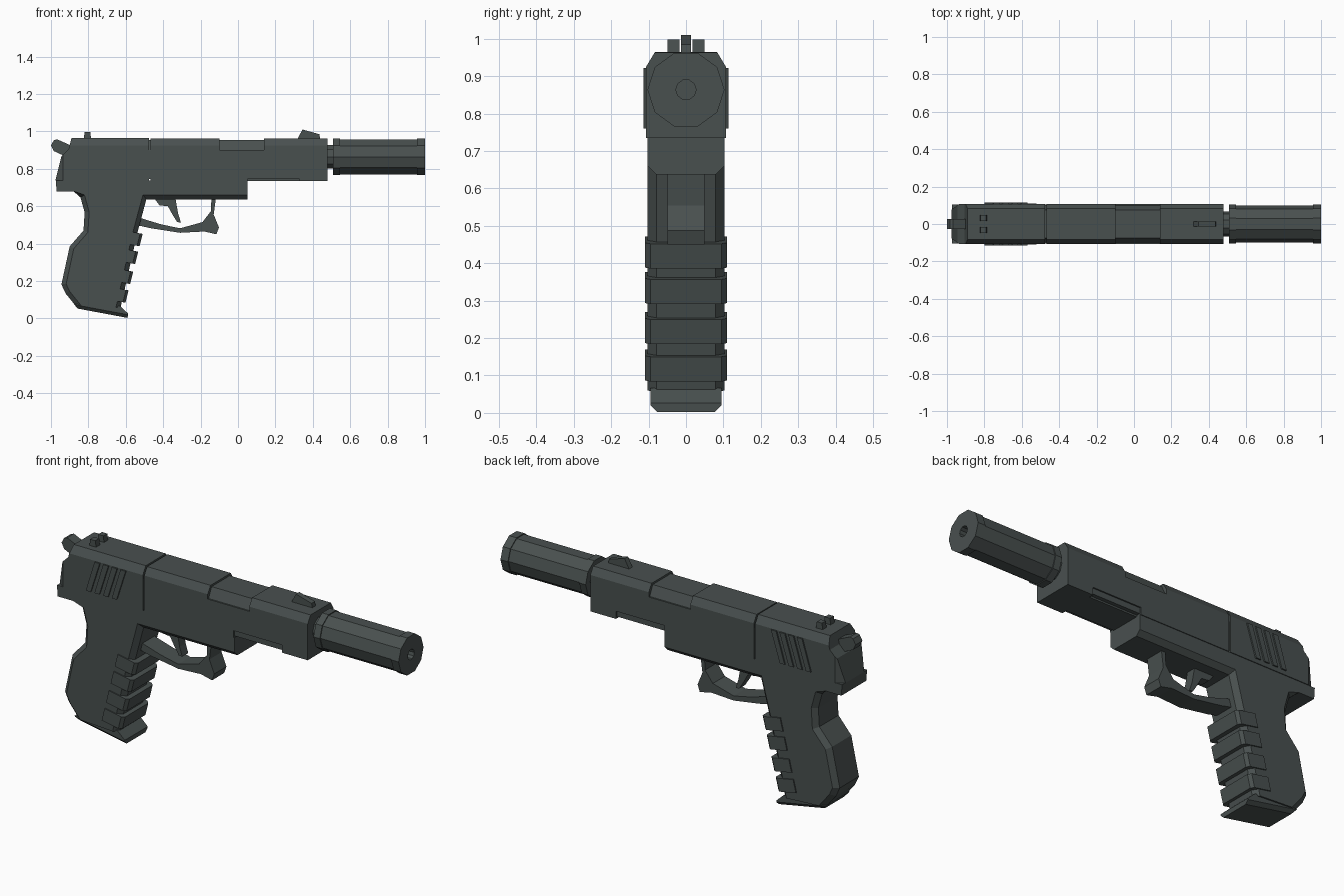
import bpy, bmesh, math
from mathutils import Vector

if "Cube" in bpy.data.objects:
    bpy.data.objects.remove(bpy.data.objects["Cube"])

gunmetal = bpy.data.materials.new("dark gunmetal")
gunmetal.diffuse_color = (0.066, 0.08, 0.078, 1)
gunmetal.use_nodes = True
gunmetal.node_tree.nodes["Principled BSDF"].inputs["Base Color"].default_value = gunmetal.diffuse_color


def finish(bm, name):
    bmesh.ops.recalc_face_normals(bm, faces=bm.faces[:])
    mesh = bpy.data.meshes.new(name)
    bm.to_mesh(mesh)
    bm.free()
    mesh.materials.append(gunmetal)
    obj = bpy.data.objects.new(name, mesh)
    bpy.context.collection.objects.link(obj)
    return obj


def prism(name, pts, w, y=0.0, chamfer=(), size=0.02, clips=()):
    """Side profile (x, z) extruded to y +- w. chamfer: indices of profile
    edges whose two rims are bevelled. clips: (point, normal) cuts, mirrored in y."""
    bm = bmesh.new()
    n = len(pts)
    a = [bm.verts.new((x, y - w, z)) for x, z in pts]
    b = [bm.verts.new((x, y + w, z)) for x, z in pts]
    bm.faces.new(a)
    bm.faces.new(b[::-1])
    for i in range(n):
        j = (i + 1) % n
        bm.faces.new((a[i], b[i], b[j], a[j]))
    bmesh.ops.recalc_face_normals(bm, faces=bm.faces[:])
    if chamfer:
        rims = [bm.edges.get((s[i], s[(i + 1) % n])) for s in (a, b) for i in chamfer]
        bmesh.ops.bevel(bm, geom=rims, offset=size, segments=1, profile=0.5,
                        affect='EDGES', clamp_overlap=False)
    for co, no in clips:
        for s in (1, -1):
            cut = bmesh.ops.bisect_plane(
                bm, geom=bm.verts[:] + bm.edges[:] + bm.faces[:], dist=1e-5,
                plane_co=Vector((co[0], co[1] * s, co[2])),
                plane_no=Vector((no[0], no[1] * s, no[2])), clear_outer=True)
            edges = [e for e in cut["geom_cut"] if isinstance(e, bmesh.types.BMEdge)]
            if edges:
                bmesh.ops.edgeloop_fill(bm, edges=edges)
    return finish(bm, name)


def box(name, x0, x1, z0, z1, w, **kw):
    return prism(name, [(x0, z0), (x1, z0), (x1, z1), (x0, z1)], w, **kw)


def lathe_x(name, rings, n, zc):
    """Rings of (x, radius) around the barrel axis, both ends capped."""
    bm = bmesh.new()
    loops = [[bm.verts.new((x, r * math.cos(k * math.tau / n),
                            zc + r * math.sin(k * math.tau / n))) for k in range(n)]
             for x, r in rings]
    for p, q in zip(loops, loops[1:]):
        for k in range(n):
            bm.faces.new((p[k], p[(k + 1) % n], q[(k + 1) % n], q[k]))
    bm.faces.new(loops[0])
    bm.faces.new(loops[-1])
    return finish(bm, name)


# Slide: rear, middle, port sill and front, all sharing the top chamfer
W = 0.107
top_cut = ((0, W, 0.925), (0, 0.04, 0.024))
rear_cut = ((-0.965, 0.085, 0.8), (-0.022, 0.03, 0))
prism("slide_rear", [(-0.976, 0.738), (-0.475, 0.738), (-0.475, 0.965), (-0.89, 0.965),
                     (-0.906, 0.904), (-0.944, 0.866)], W, clips=[top_cut, rear_cut])
box("slide_middle", -0.467, -0.10, 0.738, 0.963, W, clips=[top_cut])
prism("slide_port_sill", [(-0.10, 0.738), (0.05, 0.738), (0.05, 0.775), (0.14, 0.775),
                          (0.14, 0.90), (-0.10, 0.90)], W)
prism("slide_front", [(0.14, 0.775), (0.33, 0.775), (0.33, 0.735), (0.478, 0.735),
                      (0.478, 0.963), (0.14, 0.963)], W, clips=[top_cut])
# Barrel block seen in the ejection port and in the slide gap
box("barrel_block", -0.6, 0.4, 0.745, 0.953, 0.10,
    clips=[((0, 0.10, 0.898), (0, 0.055, 0.025))])
box("dust_cover", 0.0, 0.34, 0.736, 0.79, 0.08)

# Slanted grip bars on both sides of the slide
for side in (-1, 1):
    for i in range(4):
        x = -0.75 + i * 0.05
        prism(f"slide_bar_{i}_{'left' if side > 0 else 'right'}",
              [(x - 0.05, 0.76), (x - 0.022, 0.76), (x + 0.03, 0.922), (x, 0.922)],
              0.005, y=side * 0.109)

# Sights and hammer
prism("front_sight", [(0.315, 0.955), (0.44, 0.955), (0.435, 0.985), (0.345, 1.01)], 0.014)
for side in (-1, 1):
    prism("rear_sight", [(-0.825, 0.955), (-0.785, 0.955), (-0.79, 0.998), (-0.82, 0.998)],
          0.016, y=side * 0.033)
prism("hammer", [(-1.0, 0.925), (-0.985, 0.895), (-0.92, 0.865), (-0.88, 0.90),
                 (-0.90, 0.928), (-0.968, 0.958), (-0.985, 0.952)], 0.028)

# Frame with grip
prism("frame_and_grip",
      [(-0.974, 0.738), (-0.97, 0.68), (-0.88, 0.68), (-0.842, 0.647), (-0.82, 0.567),
       (-0.826, 0.47), (-0.90, 0.385), (-0.944, 0.182), (-0.922, 0.134), (-0.872, 0.072),
       (-0.628, 0.058), (-0.54, 0.45), (-0.49, 0.637), (0.052, 0.637), (0.052, 0.738)],
      0.103, chamfer=[2, 3, 4, 5, 6, 7, 8, 10, 11, 12], size=0.024)
prism("magazine_base", [(-0.878, 0.078), (-0.858, 0.053), (-0.59, 0.003),
                        (-0.588, 0.027), (-0.63, 0.066)], 0.095, chamfer=[1], size=0.017)

# Finger ribs on the grip front
for i, z in enumerate((0.42, 0.325, 0.218, 0.118)):
    lo, hi = z - 0.034, z + 0.032
    xl, xh = -0.51 + (lo - 0.45) * 0.25, -0.51 + (hi - 0.45) * 0.25
    prism(f"grip_rib_{i}", [(xl - 0.11, lo + 0.02), (xl, lo), (xh, hi), (xh - 0.11, hi + 0.02)],
          0.109, chamfer=[1], size=0.014)

# Trigger guard and trigger
prism("trigger_guard",
      [(-0.545, 0.50), (-0.47, 0.483), (-0.31, 0.458), (-0.18, 0.465), (-0.115, 0.45),
       (-0.102, 0.487), (-0.13, 0.555), (-0.118, 0.645), (-0.142, 0.645), (-0.145, 0.573),
       (-0.19, 0.515), (-0.31, 0.482), (-0.41, 0.503), (-0.50, 0.53), (-0.545, 0.545)], 0.05)
prism("trigger",
      [(-0.45, 0.645), (-0.42, 0.605), (-0.375, 0.60), (-0.35, 0.555), (-0.325, 0.515),
       (-0.305, 0.513), (-0.32, 0.56), (-0.335, 0.645)], 0.025)

# Ten-sided suppressor with its neck and bore
lathe_x("suppressor",
        [(0.46, 0.066), (0.508, 0.066), (0.508, 0.103), (0.545, 0.103), (0.545, 0.098),
         (0.957, 0.098), (0.957, 0.103), (1.0, 0.103), (1.0, 0.027), (0.94, 0.027)], 10, 0.864)
